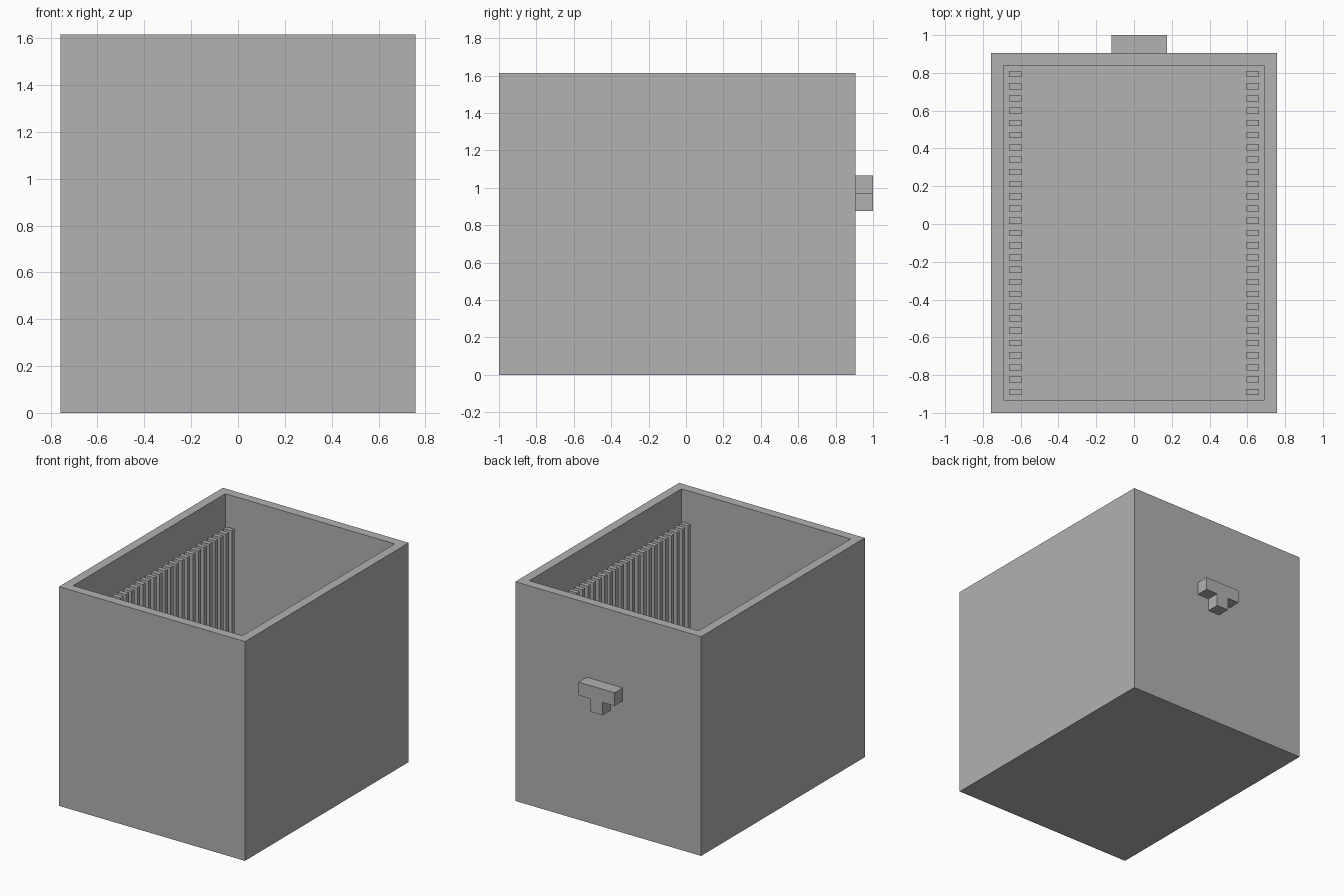
import bpy
import bmesh
from mathutils import Matrix, Vector

if "Cube" in bpy.data.objects:
    bpy.data.objects.remove(bpy.data.objects["Cube"], do_unlink=True)

WALL = 0.095
HALF_WIDTH, FRONT, BACK, HEIGHT = 0.757, -1.0, 0.905, 1.615
RIB_COUNT, RIB_DEPTH, RIB_TOP = 27, 0.067, 1.39

grey = bpy.data.materials.new("plain_grey")
grey.use_nodes = True
grey.diffuse_color = (0.445, 0.445, 0.445, 1)
grey.node_tree.nodes["Principled BSDF"].inputs["Base Color"].default_value = grey.diffuse_color


def add_block(bm, low, high):
    """Add an axis-aligned block between two corners."""
    low, high = Vector(low), Vector(high)
    place = Matrix.Translation((low + high) / 2) @ Matrix.Diagonal((*(high - low), 1))
    bmesh.ops.create_cube(bm, size=1, matrix=place)


def finish(bm, name):
    """Turn the bmesh into a named grey object."""
    mesh = bpy.data.meshes.new(name)
    bm.to_mesh(mesh)
    bm.free()
    mesh.materials.append(grey)
    obj = bpy.data.objects.new(name, mesh)
    bpy.context.collection.objects.link(obj)
    return obj


# Open box: inset the top face and sink it to leave walls and a floor
bm = bmesh.new()
add_block(bm, (-HALF_WIDTH, FRONT, 0), (HALF_WIDTH, BACK, HEIGHT))
top = max(bm.faces, key=lambda f: f.calc_center_median().z)
bmesh.ops.inset_region(bm, faces=[top], thickness=WALL)
sunk = bmesh.ops.extrude_discrete_faces(bm, faces=[top])["faces"][0]
bmesh.ops.translate(bm, verts=sunk.verts, vec=(0, 0, WALL - HEIGHT))
finish(bm, "open_box")

# Evenly spaced vertical ribs along both inner side walls
inner_x = HALF_WIDTH - WALL
inner_front = FRONT + WALL
rib_width = (BACK - FRONT - 2 * WALL) / (2 * RIB_COUNT - 1)
for side, name in ((-1, "right_ribs"), (1, "left_ribs")):
    bm = bmesh.new()
    x_low, x_high = sorted((side * inner_x, side * (inner_x - RIB_DEPTH)))
    for i in range(RIB_COUNT):
        y = inner_front + 2 * i * rib_width
        add_block(bm, (x_low, y, WALL), (x_high, y + rib_width, RIB_TOP))
    finish(bm, name)

# T-shaped catch on the back: a crossbar over a short stem
bm = bmesh.new()
add_block(bm, (-0.118, BACK, 0.97), (0.175, 1, 1.067))
finish(bm, "catch_crossbar")
bm = bmesh.new()
add_block(bm, (-0.02, BACK, 0.875), (0.077, 1, 0.97))
finish(bm, "catch_stem")
